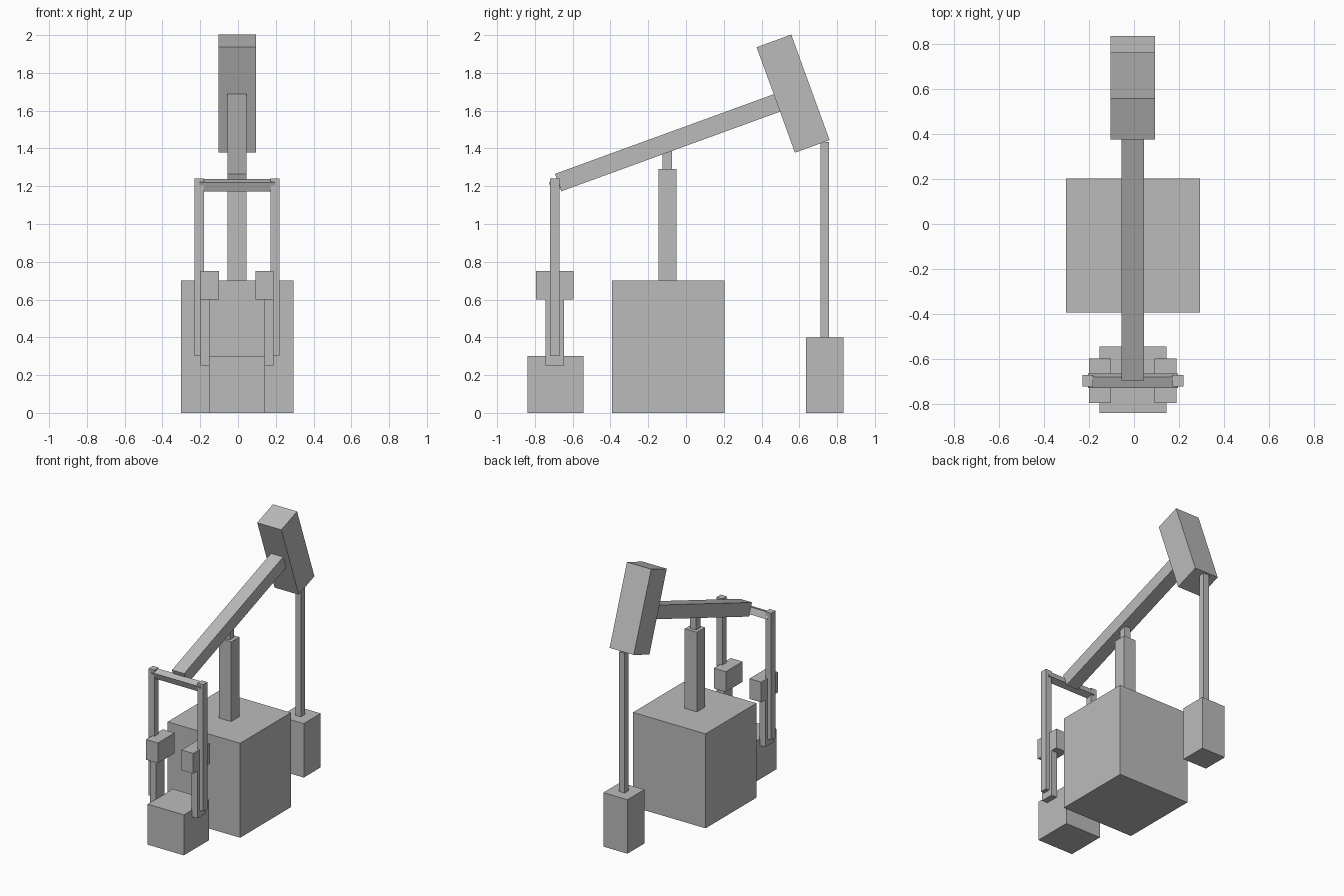
import bpy
import math

default = bpy.data.objects.get("Cube")
if default:
    bpy.data.objects.remove(default, do_unlink=True)

grey = bpy.data.materials.new("plain grey")
grey.use_nodes = True
COLOUR = (0.5, 0.5, 0.5, 1)
grey.diffuse_color = COLOUR
grey.node_tree.nodes["Principled BSDF"].inputs["Base Color"].default_value = COLOUR

MID = -0.005      # centre plane of the machine
TILT = math.radians(20)


def box(name, centre, size, tilt=0):
    """Flat-shaded box, optionally pitched about the x axis."""
    bpy.ops.mesh.primitive_cube_add(size=1, location=centre, rotation=(tilt, 0, 0))
    ob = bpy.context.object
    ob.name = name
    ob.scale = size
    ob.data.materials.append(grey)
    return ob


def standing(name, x, y, bottom, top, width, depth):
    """Upright box given by its bottom and top heights."""
    return box(name, (x, y, (bottom + top) / 2), (width, depth, top - bottom))


# Base block, support post and pivot
standing("base_block", MID, -0.095, 0, 0.7, 0.595, 0.595)
standing("support_post", MID, -0.097, 0.7, 1.29, 0.1, 0.095)
standing("beam_pivot", MID, -0.1, 1.29, 1.41, 0.05, 0.05)

# Tilted walking beam and head
box("walking_beam", (MID, -0.09, 1.433), (0.1, 1.25, 0.098), TILT)
box("beam_head", (MID, 0.567, 1.69), (0.198, 0.195, 0.594), TILT)

# Rod hanging from the head into the well block
standing("polished_rod", MID, 0.735, 0.4, 1.435, 0.045, 0.045)
standing("well_block", MID, 0.735, 0, 0.4, 0.198, 0.198)

# Gearbox and tilted crossbar
standing("gearbox", MID, -0.691, 0, 0.3, 0.297, 0.295)
box("crossbar", (MID, -0.694, 1.205), (0.4, 0.05, 0.05), TILT)

# Linkage on both sides
for side, sign in (("left", 1), ("right", -1)):
    standing(side + "_pitman_arm", MID + sign * 0.2, -0.695, 0.3, 1.24, 0.048, 0.05)
    standing(side + "_crank", MID + sign * 0.17, -0.695, 0.25, 0.6, 0.048, 0.1)
    standing(side + "_counterweight", MID + sign * 0.145, -0.695, 0.6, 0.75, 0.097, 0.197)
